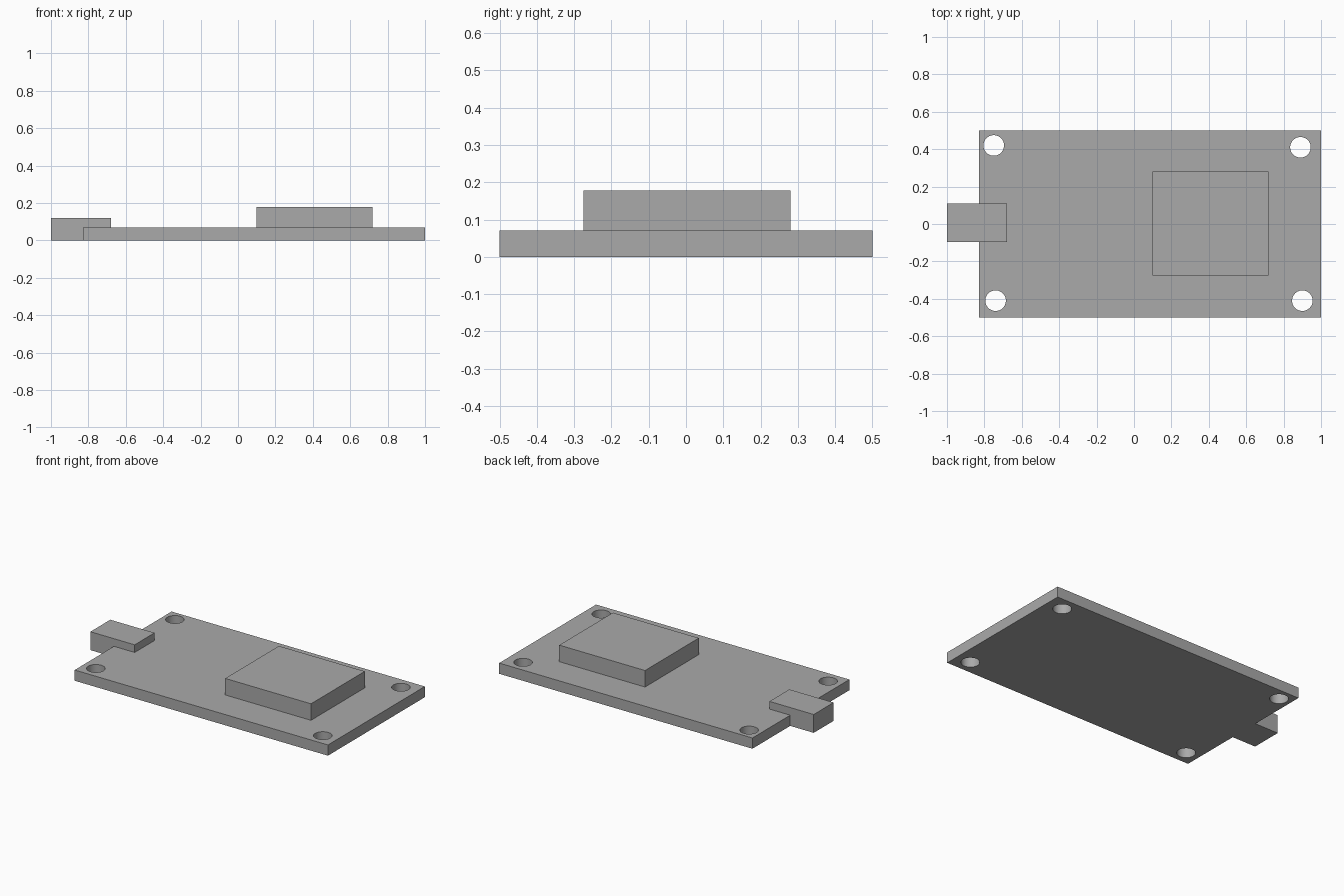
import bpy
import bmesh
from mathutils import Vector

cube = bpy.data.objects.get("Cube")
if cube:
    bpy.data.objects.remove(cube, do_unlink=True)

GREY = (0.4, 0.4, 0.4, 1.0)
grey = bpy.data.materials.new("plain grey")
grey.use_nodes = True
grey.diffuse_color = GREY
grey.node_tree.nodes["Principled BSDF"].inputs["Base Color"].default_value = GREY

BOARD_TOP = 0.07
BOARD_END = -0.83


def extrude_profile(name, points, direction):
    """Closed solid made by sweeping a flat outline along a direction."""
    bm = bmesh.new()
    face = bm.faces.new([bm.verts.new(p) for p in points])
    swept = bmesh.ops.extrude_face_region(bm, geom=[face], use_keep_orig=True)
    moved = [g for g in swept["geom"] if isinstance(g, bmesh.types.BMVert)]
    bmesh.ops.translate(bm, verts=moved, vec=Vector(direction))
    bmesh.ops.recalc_face_normals(bm, faces=bm.faces)
    mesh = bpy.data.meshes.new(name)
    bm.to_mesh(mesh)
    bm.free()
    obj = bpy.data.objects.new(name, mesh)
    bpy.context.collection.objects.link(obj)
    mesh.materials.append(grey)
    return obj


def slab(name, x0, x1, y0, y1, z0, z1):
    outline = [(x0, y0, z0), (x1, y0, z0), (x1, y1, z0), (x0, y1, z0)]
    return extrude_profile(name, outline, (0, 0, z1 - z0))


# Circuit board
board = slab("board", BOARD_END, 1, -0.5, 0.5, 0, BOARD_TOP)

# Mounting holes near the four corners
for x, y in [(-0.75, 0.42), (0.89, 0.41), (-0.74, -0.41), (0.90, -0.41)]:
    bpy.ops.mesh.primitive_cylinder_add(vertices=48, radius=0.055, depth=0.4,
                                        location=(x, y, 0))
    cutter = bpy.context.object
    cutter.name = "hole_cutter"
    cutter.data.materials.append(grey)
    cut = board.modifiers.new("mounting_hole", "BOOLEAN")
    cut.operation = "DIFFERENCE"
    cut.solver = "EXACT"
    cut.object = cutter
    bpy.context.view_layer.objects.active = board
    bpy.ops.object.modifier_apply(modifier=cut.name)
    bpy.data.objects.remove(cutter, do_unlink=True)

# Smooth hole walls, sharp board edges
bpy.ops.object.select_all(action="DESELECT")
board.select_set(True)
bpy.context.view_layer.objects.active = board
bpy.ops.object.shade_smooth_by_angle(angle=0.6)

# Raised chip on the board
slab("chip", 0.10, 0.72, -0.275, 0.28, BOARD_TOP, 0.178)

# Connector: stepped profile that laps over the board's end
step = [(-1, 0), (BOARD_END, 0), (BOARD_END, BOARD_TOP),
        (-0.68, BOARD_TOP), (-0.68, 0.12), (-1, 0.12)]
extrude_profile("connector", [(x, -0.095, z) for x, z in step], (0, 0.205, 0))
